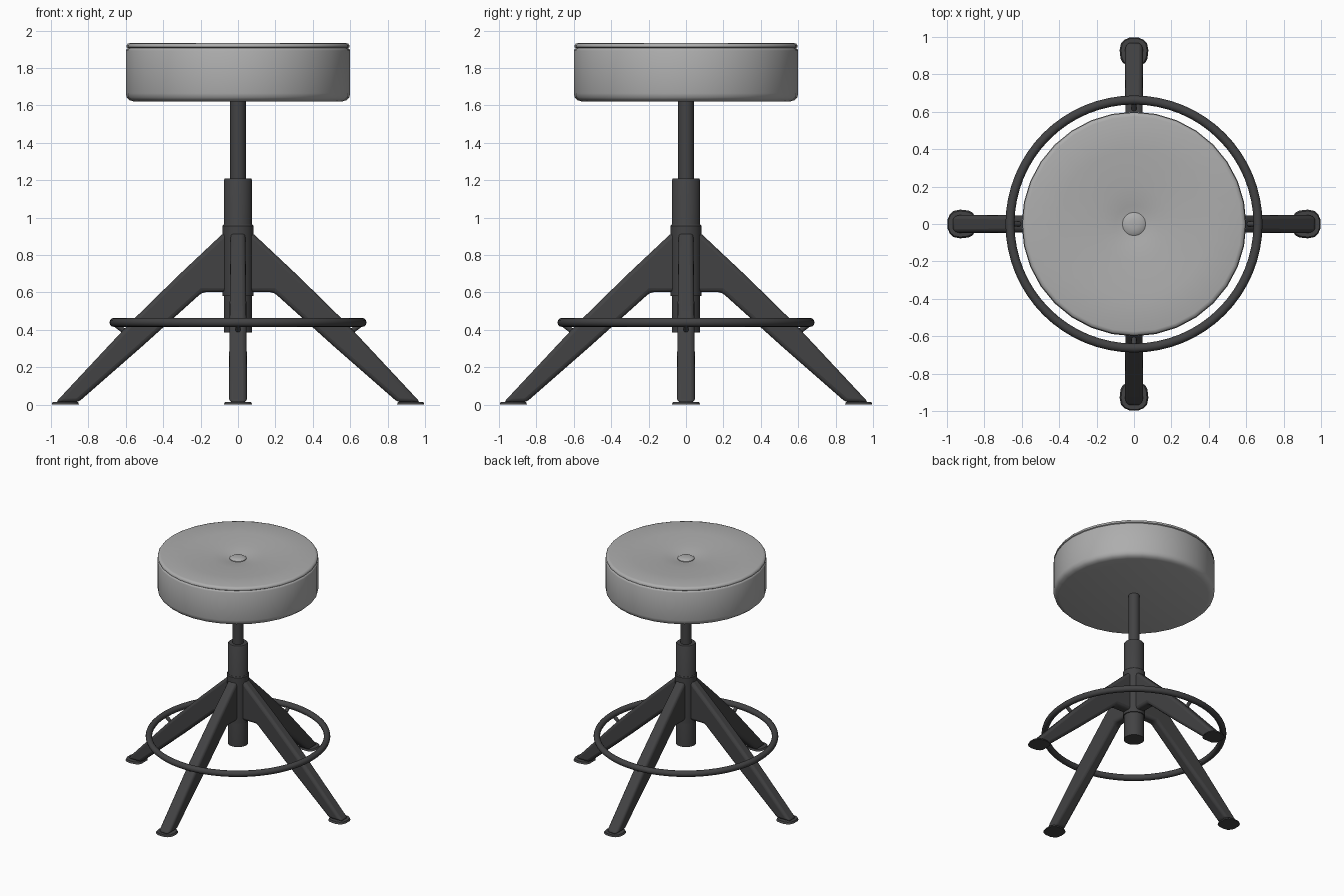
import bpy, bmesh, math
from mathutils import Matrix, Vector

if "Cube" in bpy.data.objects:
    bpy.data.objects.remove(bpy.data.objects["Cube"])


def material(name, rgb):
    m = bpy.data.materials.new(name)
    m.diffuse_color = (*rgb, 1)
    m.use_nodes = True
    m.node_tree.nodes["Principled BSDF"].inputs["Base Color"].default_value = m.diffuse_color
    return m


SEAT = material("light grey upholstery", (0.42, 0.42, 0.42))
METAL = material("dark grey metal", (0.055, 0.055, 0.057))


def finish(bm, name, mat, angle=35, bevel=0):
    bmesh.ops.remove_doubles(bm, verts=bm.verts, dist=1e-5)
    bmesh.ops.recalc_face_normals(bm, faces=bm.faces)
    me = bpy.data.meshes.new(name)
    bm.to_mesh(me)
    bm.free()
    ob = bpy.data.objects.new(name, me)
    bpy.context.collection.objects.link(ob)
    me.materials.append(mat)
    if bevel:
        mod = ob.modifiers.new("Rounded edges", 'BEVEL')
        mod.width, mod.segments = bevel, 3
        mod.limit_method, mod.angle_limit = 'ANGLE', math.radians(35)
    bpy.ops.object.select_all(action='DESELECT')
    ob.select_set(True)
    bpy.context.view_layer.objects.active = ob
    bpy.ops.object.shade_smooth_by_angle(angle=math.radians(angle))
    return ob


def lathe(name, profile, mat, steps=32, closed=False, angle=35):
    """Spin (radius, z) points around the z axis."""
    bm = bmesh.new()
    vs = [bm.verts.new((r, 0, z)) for r, z in profile]
    edges = [bm.edges.new(p) for p in zip(vs, vs[1:])]
    if closed:
        edges.append(bm.edges.new((vs[-1], vs[0])))
    bmesh.ops.spin(bm, geom=vs + edges, cent=(0, 0, 0), axis=(0, 0, 1),
                   angle=2 * math.pi, steps=steps)
    return finish(bm, name, mat, angle)


def prism(bm, pts, direction):
    """Extrude a flat polygon along a direction."""
    f = bm.faces.new([bm.verts.new(p) for p in pts])
    ext = bmesh.ops.extrude_face_region(bm, geom=[f])
    top = [v for v in ext["geom"] if isinstance(v, bmesh.types.BMVert)]
    bmesh.ops.translate(bm, verts=top, vec=direction)


# Cushion with rounded base, piping seam and dished top
lathe("seat_cushion", [
    (0, 1.62), (0.555, 1.62), (0.58, 1.628), (0.595, 1.643), (0.6, 1.665),
    (0.6, 1.893), (0.596, 1.902), (0.588, 1.906), (0.596, 1.911),
    (0.597, 1.92), (0.59, 1.93), (0.575, 1.934), (0.4, 1.929),
    (0.2, 1.918), (0.1, 1.906), (0.06, 1.897), (0, 1.895)], SEAT, angle=50)
lathe("seat_button", [(0, 1.89), (0.062, 1.89), (0.062, 1.902),
                      (0.05, 1.91), (0.025, 1.914), (0, 1.915)], SEAT)

# Central column
lathe("seat_post", [(0, 1.15), (0.042, 1.15), (0.042, 1.63), (0, 1.63)], METAL)
lathe("column_sleeve", [(0, 0.385), (0.076, 0.385), (0.076, 1.2),
                        (0.07, 1.21), (0, 1.21)], METAL)
lathe("leg_collar", [(0.07, 0.58), (0.083, 0.58), (0.083, 0.955),
                     (0.078, 0.962), (0.07, 0.962)], METAL)

# Round foot rest
lathe("foot_ring", [(0.663 + 0.024 * math.cos(a), 0.44 + 0.024 * math.sin(a))
                    for a in (i * math.tau / 12 for i in range(12))],
      METAL, steps=64, closed=True, angle=60)

# Four legs, each with a foot plate and a ring strut
LEG = [(0.0, 0.925), (0.07, 0.925), (0.32, 0.69), (0.575, 0.44), (0.975, 0.012),
       (0.855, 0.012), (0.52, 0.305), (0.19, 0.602), (0.0, 0.602)]
for i, side in enumerate(("right", "back", "left", "front")):
    turn = Matrix.Rotation(i * math.pi / 2, 4, 'Z')

    # blade widening towards the floor
    bm = bmesh.new()
    prism(bm, [(x, -1, z) for x, z in LEG], (0, 2, 0))
    for v in bm.verts:
        v.co.y *= 0.039 + 0.01 * min(1, v.co.x / 0.85)
    bm.transform(turn)
    finish(bm, side + "_leg", METAL, bevel=0.022)

    # flared foot plate, rounder at the outer end
    bm = bmesh.new()
    half = [(0.85, 0.04), (0.862, 0.06), (0.885, 0.072), (0.93, 0.077),
            (0.965, 0.07), (0.985, 0.052), (0.996, 0.025)]
    outline = half + [(x, -y) for x, y in reversed(half)]
    prism(bm, [(x, y, 0) for x, y in outline], (0, 0, 0.014))
    for v in bm.verts:
        if v.co.z > 0.01:
            v.co.x = 0.925 + (v.co.x - 0.925) * 0.93
            v.co.y *= 0.9
    bm.transform(turn)
    finish(bm, side + "_foot", METAL)

    # strut from leg to ring
    bm = bmesh.new()
    a, b = Vector((0.55, 0, 0.35)), Vector((0.663, 0, 0.435))
    d = b - a
    place = Matrix.Translation((a + b) / 2) @ d.to_track_quat('Z', 'Y').to_matrix().to_4x4()
    bmesh.ops.create_cone(bm, cap_ends=True, segments=12, radius1=0.014,
                          radius2=0.014, depth=d.length, matrix=turn @ place)
    finish(bm, side + "_ring_strut", METAL)
